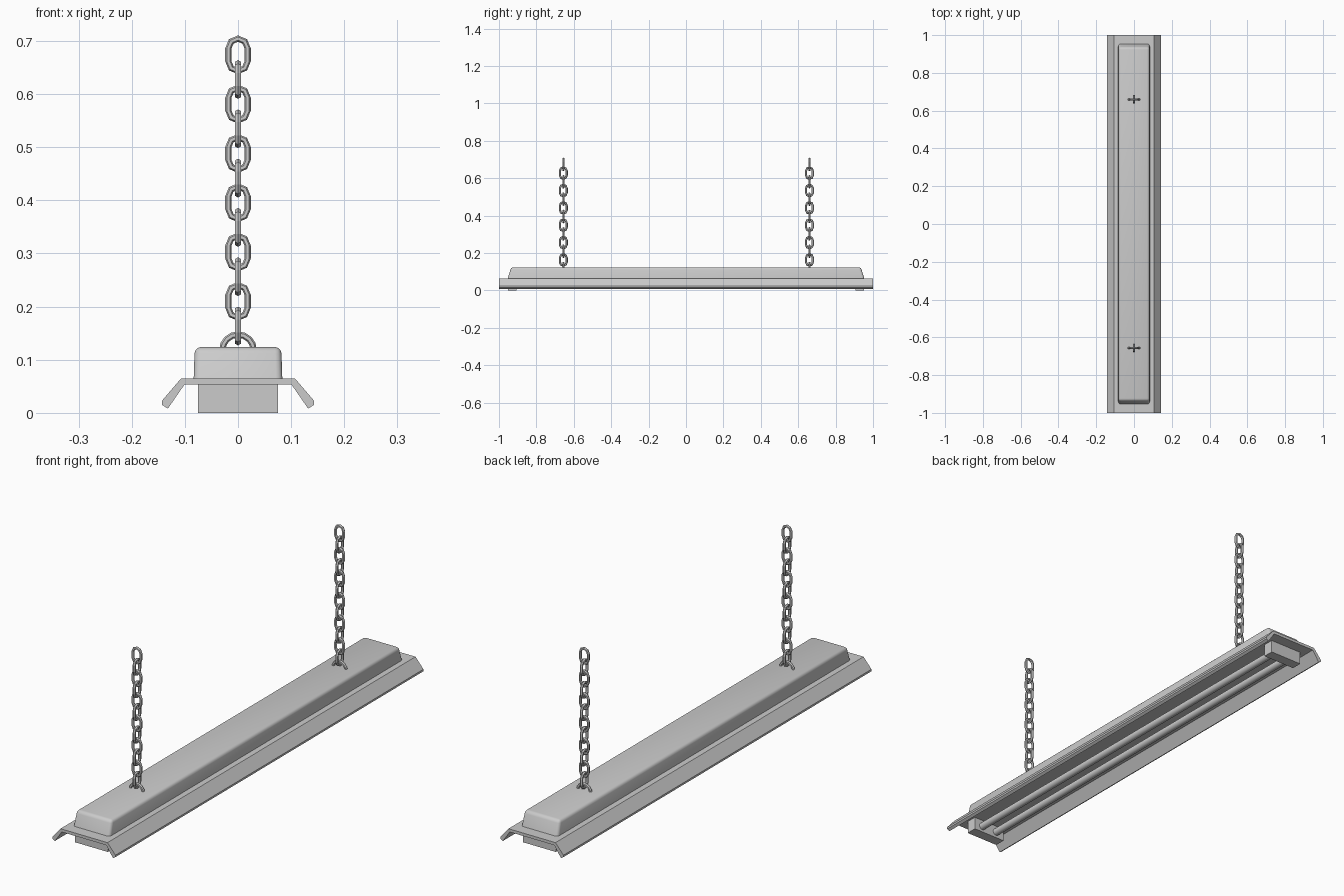
import bpy, bmesh
from math import sin, cos, pi

if "Cube" in bpy.data.objects:
    bpy.data.objects.remove(bpy.data.objects["Cube"])


def finish(name, bm, smooth=None):
    bmesh.ops.recalc_face_normals(bm, faces=bm.faces[:])
    me = bpy.data.meshes.new(name)
    bm.to_mesh(me)
    bm.free()
    ob = bpy.data.objects.new(name, me)
    bpy.context.collection.objects.link(ob)
    if smooth:
        bpy.ops.object.select_all(action='DESELECT')
        ob.select_set(True)
        bpy.context.view_layer.objects.active = ob
        bpy.ops.object.shade_smooth_by_angle(angle=smooth)
    return ob


def add_box(bm, size, centre):
    verts = bmesh.ops.create_cube(bm, size=1)['verts']
    for v in verts:
        v.co = [v.co[i] * size[i] + centre[i] for i in range(3)]
    return verts


def add_rod(bm, path, at, turned=False, closed=True, radius=0.006, sides=6):
    """Sweep a round rod along (u, z, angle) points lying in a vertical plane."""
    rings = []
    for u, z, a in path:
        ring = []
        for k in range(sides):
            t = 2 * pi * k / sides
            off, side = radius * cos(t), radius * sin(t)
            p, h = u + off * cos(a), z + off * sin(a)
            x, y = (side, p) if turned else (p, side)
            ring.append(bm.verts.new((at[0] + x, at[1] + y, at[2] + h)))
        rings.append(ring)
    n = len(rings)
    for i in range(n if closed else n - 1):
        a, b = rings[i], rings[(i + 1) % n]
        for k in range(sides):
            m = (k + 1) % sides
            bm.faces.new((a[k], a[m], b[m], b[k]))
    if not closed:
        bm.faces.new(rings[0])
        bm.faces.new(rings[-1])


# reflector: bent sheet profile extruded along y
half = [(0.107, 0.065), (0.143, 0.023), (0.143, 0.015), (0.132, 0.008), (0.101, 0.053)]
profile = half + [(-x, z) for x, z in reversed(half)]
bm = bmesh.new()
face = bm.faces.new([bm.verts.new((x, -1, z)) for x, z in profile])
ext = bmesh.ops.extrude_face_region(bm, geom=[face])['geom']
bmesh.ops.translate(bm, vec=(0, 2, 0), verts=[g for g in ext if isinstance(g, bmesh.types.BMVert)])
finish("reflector", bm)

# housing: tapered box with rounded top and corners
bm = bmesh.new()
for v in add_box(bm, (0.167, 1.908, 0.062), (0, 0, 0.093)):
    if v.co.z > 0.1:
        v.co.x *= 0.975
        v.co.y *= 0.98
edges = [e for e in bm.edges if max(v.co.z for v in e.verts) > 0.1]
bmesh.ops.bevel(bm, geom=edges, offset=0.012, segments=3, profile=0.5, affect='EDGES')
finish("housing", bm, smooth=0.7)

# lamp sockets at both ends
for name, s in (("front_socket", -1), ("back_socket", 1)):
    bm = bmesh.new()
    add_box(bm, (0.15, 0.045, 0.055), (0, s * 0.93, 0.0275))
    finish(name, bm)

# two lamp tubes
for name, x in (("left_tube", -0.036), ("right_tube", 0.036)):
    bm = bmesh.new()
    ring = [(x + 0.015 * cos(k * pi / 8), 0.025 + 0.015 * sin(k * pi / 8)) for k in range(16)]
    face = bm.faces.new([bm.verts.new((px, -0.92, pz)) for px, pz in ring])
    ext = bmesh.ops.extrude_face_region(bm, geom=[face])['geom']
    bmesh.ops.translate(bm, vec=(0, 1.84, 0), verts=[g for g in ext if isinstance(g, bmesh.types.BMVert)])
    finish(name, bm, smooth=0.6)

# chain link path: two half circles joined by straight sides
link = []
for s in (1, -1):
    for k in range(5):
        a = k * pi / 4 + (0 if s > 0 else pi)
        link.append((0.018 * cos(a), 0.018 * sin(a) + s * 0.0125, a))

# hook arch path
arch = [(0.0295 * cos(k * pi / 8), 0.0295 * sin(k * pi / 8), k * pi / 8) for k in range(9)]

for name, y in (("front", -0.656), ("back", 0.66)):
    bm = bmesh.new()
    add_rod(bm, arch, (0, y, 0.118), closed=False)
    finish(name + "_hook", bm)
    bm = bmesh.new()
    for i in range(12):
        add_rod(bm, link, (0, y, 0.1635 + i * 0.0464), turned=i % 2 == 0)
    finish(name + "_chain", bm)
